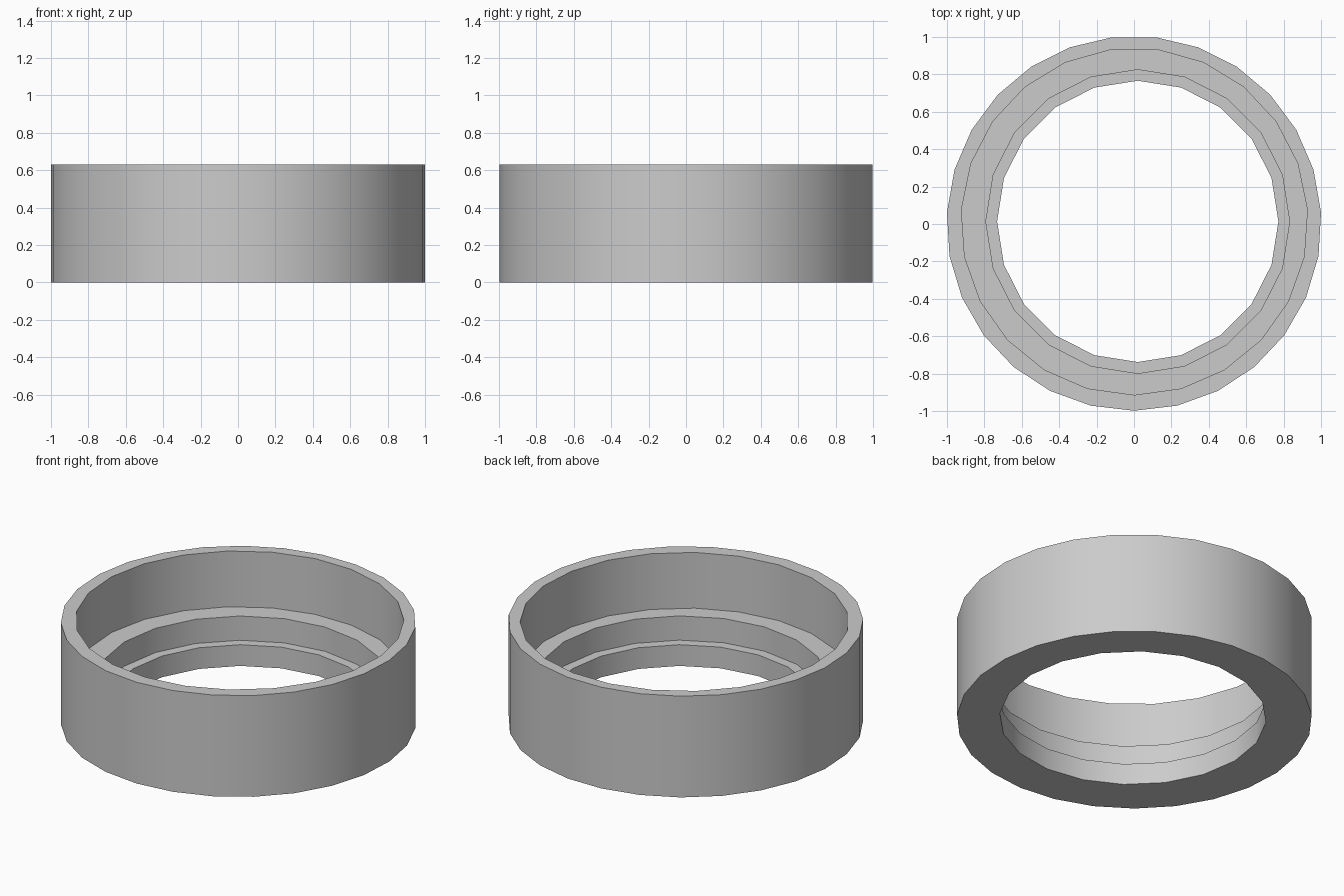
import bpy, bmesh
from math import cos, sin, pi
from mathutils import Vector

cube = bpy.data.objects.get("Cube")
if cube:
    bpy.data.objects.remove(cube, do_unlink=True)

grey = bpy.data.materials.new("plain_grey")
grey.use_nodes = True
colour = (0.6, 0.6, 0.6, 1)
grey.diffuse_color = colour
grey.node_tree.nodes["Principled BSDF"].inputs["Base Color"].default_value = colour

# Each wall of the ring: sides, radius, centre x, centre y, bottom, top
TOP, UPPER_LEDGE, LOWER_LEDGE = 0.63, 0.283, 0.132
outer = (27, 1.0017, 0, 0.0034, 0, TOP)
upper_bore = (23, 0.927, 0.002, 0.013, UPPER_LEDGE, TOP)
middle_bore = (20, 0.812, 0.02, 0.013, LOWER_LEDGE, UPPER_LEDGE)
lower_bore = (20, 0.752, 0.02, 0.014, 0, LOWER_LEDGE)

bm = bmesh.new()


def wall(sides, radius, cx, cy, bottom, top):
    """Add a polygonal tube and return its bottom and top edge loops."""
    loops = []
    for z in (bottom, top):
        angles = [2 * pi * i / sides - pi / 2 for i in range(sides)]
        verts = [bm.verts.new((cx + radius * cos(a), cy + radius * sin(a), z))
                 for a in angles]
        loops.append([bm.edges.new((verts[i - 1], verts[i])) for i in range(sides)])
    bmesh.ops.bridge_loops(bm, edges=loops[0] + loops[1])
    return loops


def annulus(loop_a, loop_b):
    """Fill the flat band between two concentric loops."""
    bmesh.ops.triangle_fill(bm, use_beauty=True, use_dissolve=False,
                            edges=loop_a + loop_b, normal=Vector((0, 0, 1)))


out_low, out_high = wall(*outer)
up_low, up_high = wall(*upper_bore)
mid_low, mid_high = wall(*middle_bore)
low_low, low_high = wall(*lower_bore)

# Rim, two inner ledges and the underside
annulus(out_high, up_high)
annulus(up_low, mid_high)
annulus(mid_low, low_high)
annulus(out_low, low_low)

bmesh.ops.remove_doubles(bm, verts=bm.verts, dist=0.0001)
bmesh.ops.recalc_face_normals(bm, faces=bm.faces)

mesh = bpy.data.meshes.new("stepped_ring")
bm.to_mesh(mesh)
bm.free()
mesh.materials.append(grey)
ring = bpy.data.objects.new("stepped_ring", mesh)
bpy.context.collection.objects.link(ring)

# Round walls, crisp rims
bpy.ops.object.select_all(action="DESELECT")
ring.select_set(True)
bpy.context.view_layer.objects.active = ring
bpy.ops.object.shade_smooth_by_angle(angle=pi / 6)
